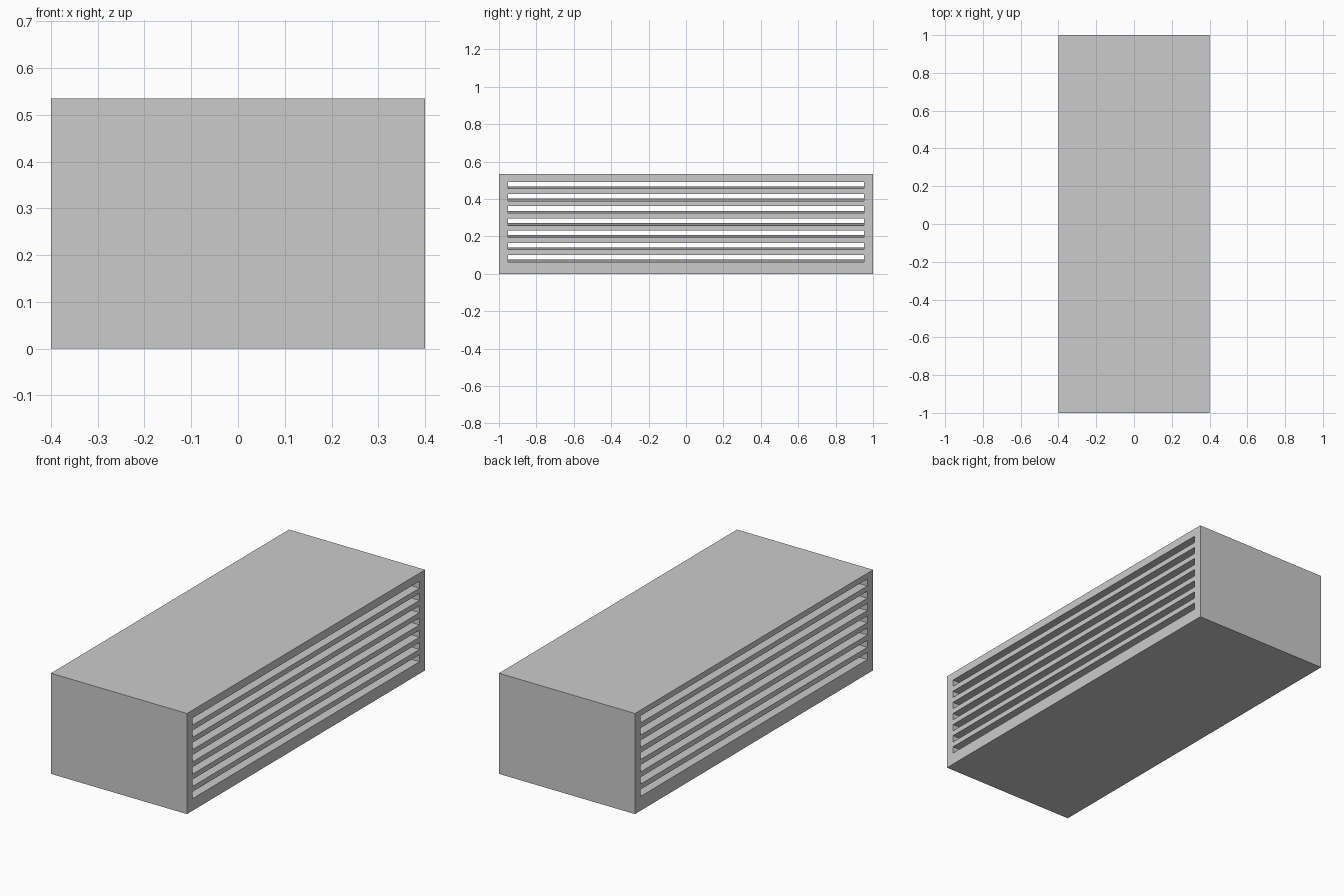
import bpy, bmesh

if "Cube" in bpy.data.objects:
    bpy.data.objects.remove(bpy.data.objects["Cube"])

W, L, H = 0.80, 2.00, 0.535      # body size in x, y, z
SLOT_Y = 0.953                   # half length of each slot
SLOTS, PITCH, GAP = 7, 0.0652, 0.037
Z0 = 0.064                       # underside of lowest slot on the right face
RISE = 0.012                     # slots climb slightly toward the left face


def make_object(name, bm):
    bmesh.ops.recalc_face_normals(bm, faces=bm.faces)
    mesh = bpy.data.meshes.new(name)
    bm.to_mesh(mesh)
    bm.free()
    obj = bpy.data.objects.new(name, mesh)
    bpy.context.collection.objects.link(obj)
    return obj


# Body block
bm = bmesh.new()
bmesh.ops.create_cube(bm, size=1)
for v in bm.verts:
    v.co = (v.co.x * W, v.co.y * L, (v.co.z + 0.5) * H)
body = make_object("louvred_housing", bm)

# Slot cutters: slightly sloped bars running right through the body
bm = bmesh.new()
for i in range(SLOTS):
    z = Z0 + i * PITCH
    bar = bmesh.ops.create_cube(bm, size=1)["verts"]
    for v in bar:
        x = v.co.x * (W + 0.1)
        slope = RISE * (W / 2 - x) / W
        v.co = (x, v.co.y * 2 * SLOT_Y, z + (v.co.z + 0.5) * GAP + slope)
cutter = make_object("slot_cutter", bm)
cutter.hide_render = True

# Cut the slots, leaving the slats between them
mod = body.modifiers.new("slots", 'BOOLEAN')
mod.operation = 'DIFFERENCE'
mod.solver = 'EXACT'
mod.object = cutter
bpy.context.view_layer.objects.active = body
body.select_set(True)
bpy.ops.object.modifier_apply(modifier=mod.name)
bpy.data.objects.remove(cutter, do_unlink=True)
